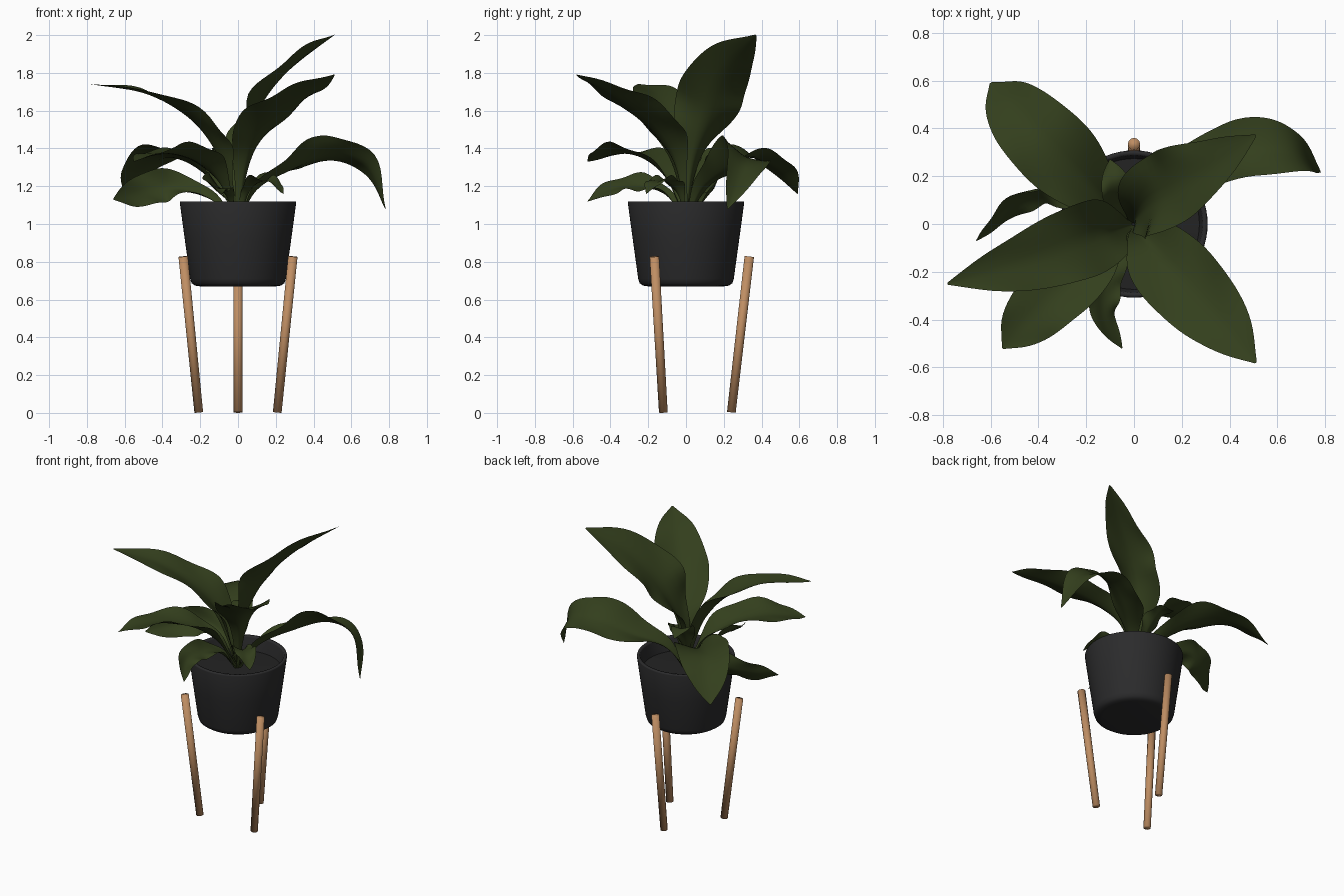
import bpy, bmesh, math
from mathutils import Vector, Matrix

cube = bpy.data.objects.get("Cube")
if cube:
    bpy.data.objects.remove(cube)


def material(name, rgb, rough=0.7):
    m = bpy.data.materials.new(name)
    m.use_nodes = True
    m.diffuse_color = (*rgb, 1)
    bsdf = m.node_tree.nodes["Principled BSDF"]
    bsdf.inputs["Base Color"].default_value = (*rgb, 1)
    bsdf.inputs["Roughness"].default_value = rough
    return m


LEAF = material("leaf green", (0.033, 0.049, 0.012))
POT = material("charcoal", (0.024, 0.024, 0.025))
SOIL = material("dark soil", (0.017, 0.017, 0.017))
WOOD = material("light wood", (0.52, 0.27, 0.125))


def finish(name, bm, mat):
    mesh = bpy.data.meshes.new(name)
    bm.to_mesh(mesh)
    bm.free()
    mesh.materials.append(mat)
    for p in mesh.polygons:
        p.use_smooth = True
    ob = bpy.data.objects.new(name, mesh)
    bpy.context.scene.collection.objects.link(ob)


def lathe(name, profile, mat, steps=64):
    bm = bmesh.new()
    verts = [bm.verts.new((r, 0, z)) for r, z in profile]
    edges = [bm.edges.new(pair) for pair in zip(verts, verts[1:])]
    bmesh.ops.spin(bm, geom=verts + edges, cent=(0, 0, 0), axis=(0, 0, 1),
                   angle=math.tau, steps=steps)
    bmesh.ops.remove_doubles(bm, verts=bm.verts, dist=1e-4)
    bmesh.ops.recalc_face_normals(bm, faces=bm.faces)
    finish(name, bm, mat)


def spline(pts, t):
    """Catmull-Rom point at t in 0..1 along the control points."""
    p = [2 * pts[0] - pts[1]] + pts + [2 * pts[-1] - pts[-2]]
    s = min(t, 0.99999) * (len(pts) - 1)
    i = int(s)
    u = s - i
    a, b, c, d = p[i:i + 4]
    return 0.5 * (2 * b + (c - a) * u + (2 * a - 5 * b + 4 * c - d) * u ** 2
                  + (3 * b - a - 3 * c + d) * u ** 3)


# Width of a blade from stalk to tip, as a fraction of its widest point
OUTLINE = [Vector((w, 0)) for w in (0.1, 0.17, 0.42, 0.8, 0.99, 0.98, 0.84, 0.54, 0.03)]


def leaf(name, half, roll, *points, rows=36, cols=10):
    """Folded blade along a path; roll tips its left edge up or down."""
    pts = [Vector((0, 0, 1.0))] + [Vector(p) for p in points]
    chord = Vector((pts[-1].x, pts[-1].y, 0)).normalized()
    bm = bmesh.new()
    grid = []
    for r in range(rows + 1):
        t = r / rows
        centre = spline(pts, t)
        tangent = (spline(pts, min(t + 0.02, 1)) - spline(pts, max(t - 0.02, 0))).normalized()
        heading = Vector((tangent.x, tangent.y, 0)) + chord * 0.6
        side = Vector((0, 0, 1)).cross(heading)
        side = (side - tangent * side.dot(tangent)).normalized()
        turn = math.radians(roll) * min(1, t * 2)
        side = Matrix.Rotation(turn, 3, tangent) @ side
        normal = tangent.cross(side)
        width = half * spline(OUTLINE, t).x
        fold = 0.9 * (1 - t) ** 2 + 0.15
        row = []
        for c in range(cols + 1):
            u = 2 * c / cols - 1
            ripple = 0.014 * u * u * math.sin(t * 19 + u * 2) * math.sin(math.pi * t)
            row.append(bm.verts.new(centre + side * width * u
                                    + normal * (fold * width * abs(u) ** 1.4 + ripple)))
        grid.append(row)
    for lower, upper in zip(grid, grid[1:]):
        for c in range(cols):
            bm.faces.new((lower[c], upper[c], upper[c + 1], lower[c + 1]))
    finish(name, bm, LEAF)


# Pot: rounded foot, tapered wall, thin rim and hollow inside
lathe("pot", [(0, 0.67), (0.2, 0.67), (0.228, 0.674), (0.245, 0.686), (0.253, 0.71),
              (0.282, 0.92), (0.308, 1.112), (0.306, 1.12), (0.289, 1.12),
              (0.286, 1.11), (0.27, 1.0)], POT)
lathe("soil", [(0, 1.035), (0.15, 1.03), (0.276, 1.025)], SOIL)

# Legs: three splayed round rods
for name, deg in (("back_leg", 90), ("front_right_leg", 210), ("front_left_leg", 330)):
    out = Vector((math.cos(math.radians(deg)), math.sin(math.radians(deg)), 0))
    foot, top = out * 0.24, out * 0.335 + Vector((0, 0, 0.825))
    axis = top - foot
    bm = bmesh.new()
    bmesh.ops.create_cone(bm, cap_ends=True, segments=24, radius1=0.023, radius2=0.025,
                          depth=axis.length)
    place = Matrix.Translation((foot + top) / 2 + Vector((0, 0, 0.003)))
    bm.transform(place @ axis.to_track_quat("Z", "Y").to_matrix().to_4x4())
    finish(name, bm, WOOD)

# Tall leaves
leaf("tall_back_leaf", 0.175, -30, (0.01, 0.03, 1.3), (0.07, 0.09, 1.52), (0.17, 0.14, 1.7),
     (0.32, 0.23, 1.86), (0.51, 0.37, 2.0))
leaf("tall_front_leaf", 0.165, 0, (0.04, -0.05, 1.3), (0.11, -0.14, 1.46), (0.24, -0.28, 1.6),
     (0.38, -0.43, 1.71), (0.51, -0.58, 1.79))
leaf("tall_right_leaf", 0.155, -3, (-0.07, -0.02, 1.26), (-0.14, -0.04, 1.42),
     (-0.27, -0.09, 1.57), (-0.49, -0.17, 1.69), (-0.78, -0.25, 1.74))

# Arching leaves
leaf("arching_left_leaf", 0.14, -30, (0.1, 0.08, 1.18), (0.27, 0.21, 1.28), (0.48, 0.3, 1.36),
     (0.68, 0.3, 1.31), (0.78, 0.22, 1.08))
leaf("arching_back_leaf", 0.165, 5, (-0.1, 0.08, 1.19), (-0.24, 0.21, 1.31), (-0.38, 0.35, 1.35),
     (-0.51, 0.49, 1.28), (-0.6, 0.59, 1.16))
leaf("arching_front_leaf", 0.14, 6, (-0.09, -0.08, 1.21), (-0.2, -0.18, 1.32),
     (-0.34, -0.3, 1.37), (-0.46, -0.42, 1.36), (-0.55, -0.52, 1.33))

# Low and small leaves
leaf("low_right_leaf", 0.095, -65, (-0.14, 0.1, 1.13), (-0.32, 0.15, 1.19),
     (-0.46, 0.12, 1.18), (-0.57, 0.03, 1.15), (-0.66, -0.07, 1.13))
leaf("low_front_leaf", 0.072, -35, (-0.06, -0.1, 1.15), (-0.12, -0.24, 1.2),
     (-0.13, -0.38, 1.19), (-0.05, -0.52, 1.12))
leaf("small_front_leaf", 0.07, 0, (0.05, -0.04, 1.16), (0.11, -0.1, 1.22),
     (0.18, -0.16, 1.22), (0.24, -0.21, 1.16))
leaf("small_back_leaf", 0.07, 0, (-0.03, 0.05, 1.2), (-0.06, 0.11, 1.33),
     (-0.08, 0.18, 1.39), (-0.1, 0.27, 1.36))
